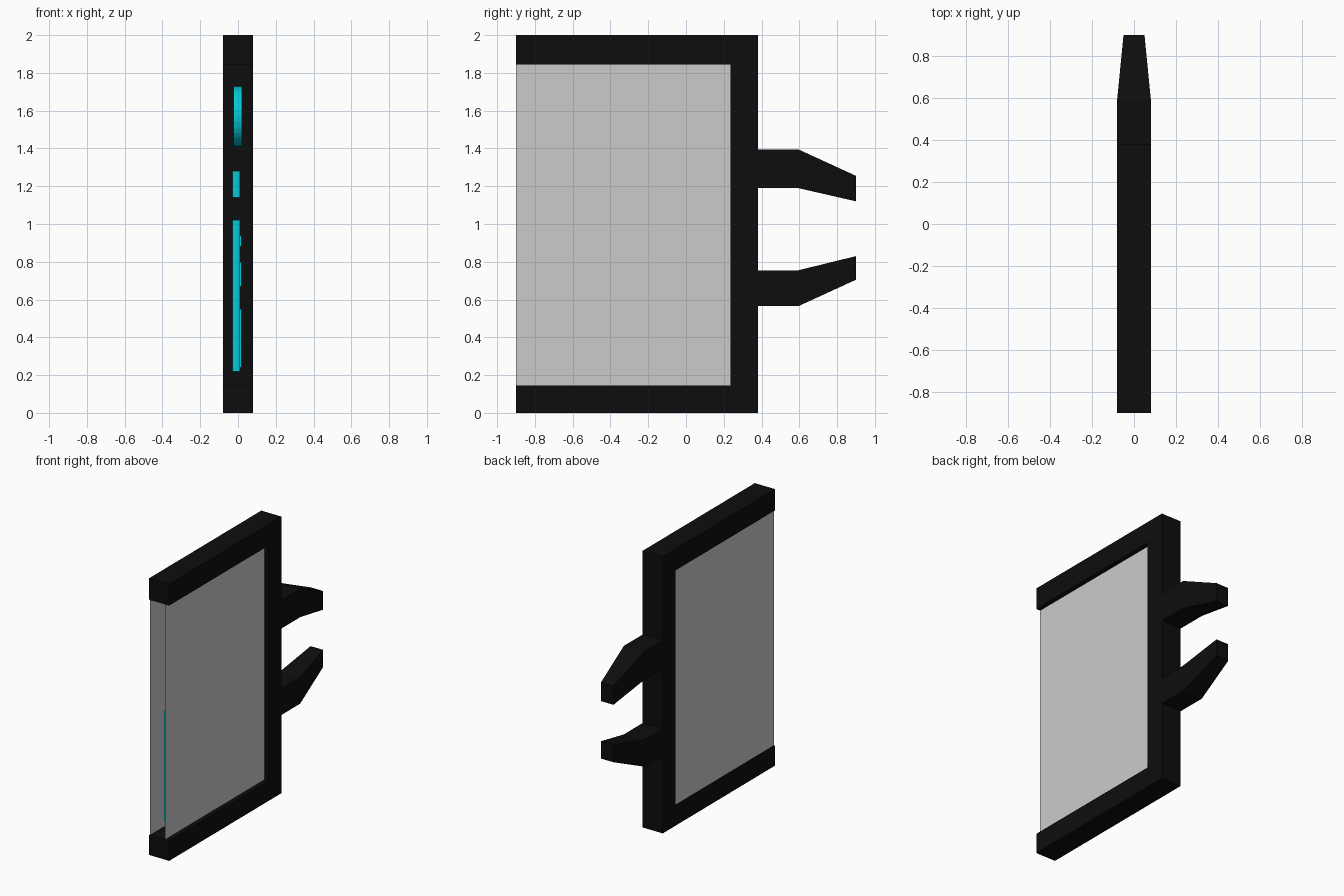
import bpy, bmesh, math

if "Cube" in bpy.data.objects:
    bpy.data.objects.remove(bpy.data.objects["Cube"])


def material(name, color):
    m = bpy.data.materials.new(name)
    m.diffuse_color = (*color, 1)
    m.use_nodes = True
    m.node_tree.nodes["Principled BSDF"].inputs["Base Color"].default_value = m.diffuse_color
    return m


BLACK = material("black_metal", (0.004, 0.004, 0.004))
CYAN = material("cyan_glow", (0.0, 0.6, 0.68))


def add_object(name, bm, mat=None):
    bmesh.ops.recalc_face_normals(bm, faces=bm.faces)
    me = bpy.data.meshes.new(name)
    bm.to_mesh(me)
    bm.free()
    ob = bpy.data.objects.new(name, me)
    bpy.context.collection.objects.link(ob)
    if mat:
        me.materials.append(mat)
    return ob


def extrude_profile(name, pts, x0, x1, mat):
    """Extrude a (y, z) outline along x."""
    bm = bmesh.new()
    face = bm.faces.new([bm.verts.new((x0, y, z)) for y, z in pts])
    ext = bmesh.ops.extrude_face_region(bm, geom=[face])["geom"]
    for v in ext:
        if isinstance(v, bmesh.types.BMVert):
            v.co.x = x1
    return add_object(name, bm, mat)


def rect(y0, y1, z0, z1):
    return [(y0, z0), (y1, z0), (y1, z1), (y0, z1)]


def sheet(name, x, y0, y1, z0, z1):
    bm = bmesh.new()
    bm.faces.new([bm.verts.new((x, y, z)) for y, z in rect(y0, y1, z0, z1)])
    return add_object(name, bm)


def arm(name, sections):
    """Loft rectangular sections (y, half width, z low, z high)."""
    bm = bmesh.new()
    rings = [[bm.verts.new(c) for c in ((-w, y, a), (w, y, a), (w, y, b), (-w, y, b))]
             for y, w, a, b in sections]
    for r, s in zip(rings, rings[1:]):
        for i in range(4):
            j = (i + 1) % 4
            bm.faces.new((r[i], r[j], s[j], s[i]))
    bm.faces.new(rings[0])
    bm.faces.new(rings[-1])
    return add_object(name, bm, BLACK)


# C-shaped frame, open at the front
extrude_profile("frame", [(-0.9, 0), (0.38, 0), (0.38, 2), (-0.9, 2), (-0.9, 1.845),
                          (0.235, 1.845), (0.235, 0.145), (-0.9, 0.145)],
                -0.08, 0.08, BLACK)

# Side panels
sheet("right_panel", 0.047, -0.9, 0.235, 0.145, 1.845)
sheet("left_panel", -0.073, -0.9, 0.235, 0.145, 1.845)

# Wall mounting arms
arm("upper_arm", [(0.38, 0.08, 1.19, 1.395), (0.595, 0.08, 1.19, 1.395), (0.9, 0.05, 1.12, 1.255)])
arm("lower_arm", [(0.38, 0.08, 0.565, 0.755), (0.595, 0.08, 0.565, 0.755), (0.9, 0.05, 0.705, 0.83)])

# Glowing display pieces between the panels
extrude_profile("display_block", rect(-0.8, 0.13, 0.22, 1.02), -0.03, 0.01, CYAN)
extrude_profile("display_bar", rect(-0.77, 0.10, 1.14, 1.28), -0.03, 0.01, CYAN)
for i, (z0, z1) in enumerate([(0.24, 0.55), (0.67, 0.80), (0.88, 0.94)]):
    extrude_profile(f"display_relief_{i}", rect(-0.7, 0.03, z0, z1), 0.01, 0.018, CYAN)
disc = [(-0.335 + 0.16 * math.cos(t * math.tau / 32), 1.57 + 0.16 * math.sin(t * math.tau / 32))
        for t in range(32)]
extrude_profile("display_disc", disc, -0.025, 0.02, CYAN)
